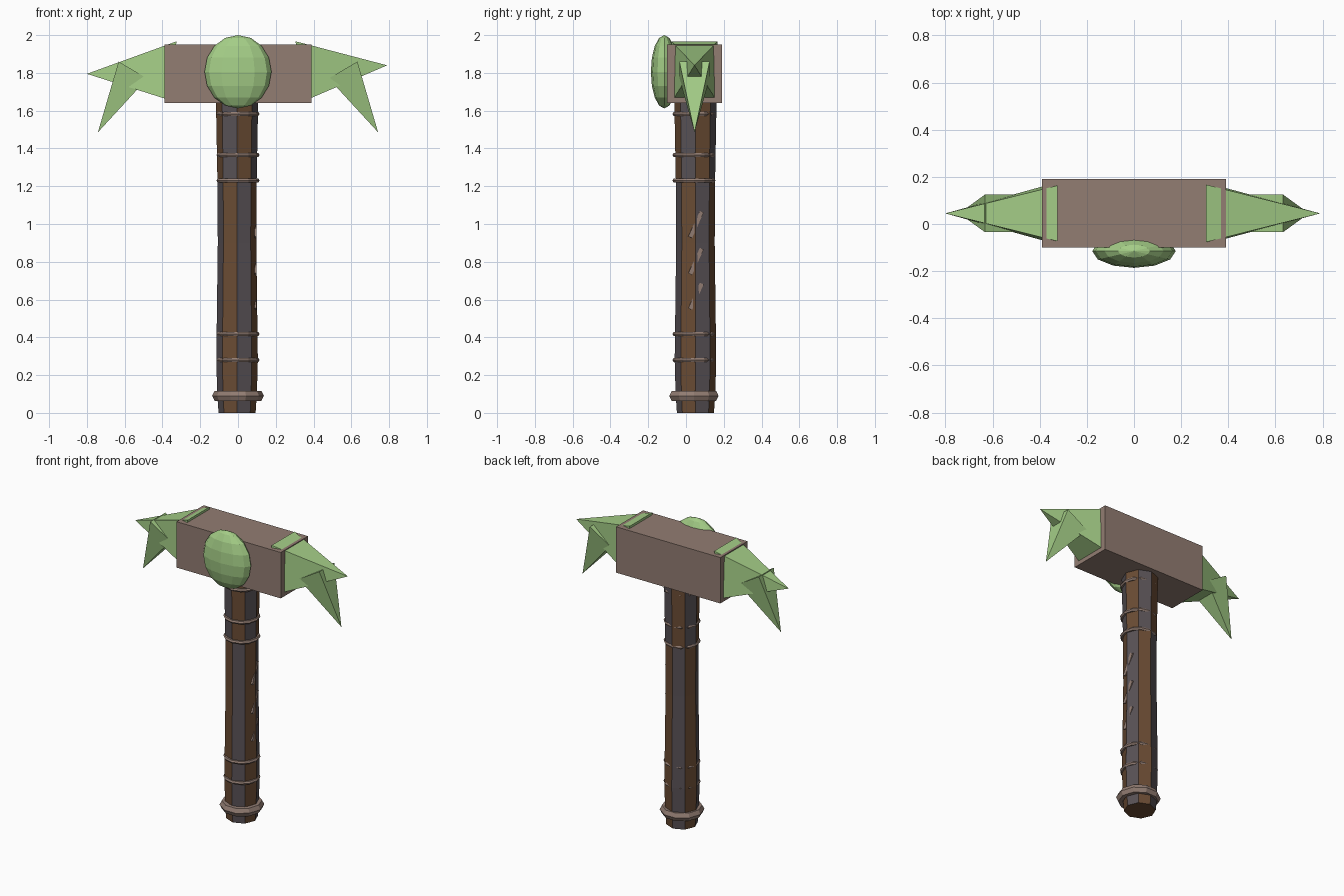
import bpy, bmesh, math
from mathutils import Vector

if "Cube" in bpy.data.objects:
    bpy.data.objects.remove(bpy.data.objects["Cube"])


def material(name, rgb):
    m = bpy.data.materials.new(name)
    m.diffuse_color = (*rgb, 1)
    m.use_nodes = True
    m.node_tree.nodes["Principled BSDF"].inputs["Base Color"].default_value = m.diffuse_color
    return m


GREEN = material("pale green", (0.37, 0.61, 0.24))
STONE = material("taupe", (0.29, 0.205, 0.17))
BROWN = material("wood brown", (0.145, 0.072, 0.034))
GREY = material("dark grey", (0.098, 0.083, 0.092))


def make(name, verts, faces, *mats):
    mesh = bpy.data.meshes.new(name)
    mesh.from_pydata(verts, [], faces)
    bm = bmesh.new()
    bm.from_mesh(mesh)
    bmesh.ops.recalc_face_normals(bm, faces=bm.faces)
    bm.to_mesh(mesh)
    bm.free()
    for m in mats:
        mesh.materials.append(m)
    ob = bpy.data.objects.new(name, mesh)
    bpy.context.collection.objects.link(ob)
    return ob


def lathe(name, profile, sides, centre, mats, closed=False):
    """Spin (radius, z) points around a vertical axis."""
    n = len(profile)
    verts = [(centre[0] + r * math.cos(math.tau * i / sides),
              centre[1] + r * math.sin(math.tau * i / sides), z)
             for r, z in profile for i in range(sides)]
    faces = []
    for j in range(n if closed else n - 1):
        k = (j + 1) % n
        for i in range(sides):
            i2 = (i + 1) % sides
            faces.append((j * sides + i, j * sides + i2, k * sides + i2, k * sides + i))
    if not closed:
        faces += [tuple(range(sides)), tuple(range((n - 1) * sides, n * sides))]
    return make(name, verts, faces, *mats)


def ring(name, z, radius, half_w, half_h, sides):
    section = [(radius + half_w * math.cos(a), z + half_h * math.sin(a))
               for a in (math.tau * k / 6 for k in range(6))]
    lathe(name, section, sides, (0, 0.042), [STONE], closed=True)


def spike(name, edge_a, edge_b, tip, half_y):
    """Four-sided spike; base edges and tip are given as (x, z)."""
    yc = 0.045
    base = [(p[0], yc + s * half_y, p[1])
            for p, s in ((edge_a, -1), (edge_a, 1), (edge_b, 1), (edge_b, -1))]
    make(name, base + [(tip[0], yc, tip[1])],
         [(0, 1, 2, 3), (0, 1, 4), (1, 2, 4), (2, 3, 4), (3, 0, 4)], GREEN)


# Hammer head block
bpy.ops.mesh.primitive_cube_add(size=1, location=(0, 0.045, 1.795))
head = bpy.context.object
head.name = "head_block"
head.scale = (0.78, 0.29, 0.31)
head.data.materials.append(STONE)

# Eight-sided handle with alternating staves
handle = lathe("handle", [(0.098, 0), (0.105, 0.1), (0.11, 0.28), (0.102, 0.9),
                          (0.104, 1.23), (0.112, 1.66)], 8, (-0.005, 0.05), [BROWN, GREY])
for f in handle.data.polygons:
    if abs(f.normal.z) < 0.5:
        d = f.center - Vector((-0.005, 0.05, 0))
        stave = int((math.atan2(d.y, d.x) % math.tau) / (math.tau / 8))
        f.material_index = (stave + 1 + (f.center.z > 1.23)) % 2

# Binding rings and pommel collar
for i, z in enumerate((0.28, 0.418, 1.23, 1.365, 1.583)):
    ring(f"binding_ring_{i + 1}", z, 0.102, 0.012, 0.012, 12)
ring("pommel_collar", 0.09, 0.11, 0.027, 0.031, 10)

# Slanted slivers on the right side of the handle
for i, z in enumerate((0.55, 0.735, 0.93)):
    a, b = Vector((0.092, 0.022, z)), Vector((0.086, 0.083, z + 0.135))
    bpy.ops.mesh.primitive_cube_add(size=1, location=(a + b) / 2)
    strip = bpy.context.object
    strip.name = f"handle_strip_{i + 1}"
    strip.rotation_euler = (b - a).to_track_quat('Z', 'X').to_euler()
    strip.scale = (0.022, 0.011, (b - a).length)
    strip.data.materials.append(STONE)

# Faceted gem on the front
bpy.ops.mesh.primitive_uv_sphere_add(segments=12, ring_count=8, radius=1,
                                     location=(0, -0.115, 1.806))
gem = bpy.context.object
gem.name = "front_gem"
gem.scale = (0.177, 0.071, 0.194)
gem.data.materials.append(GREEN)

# Large side spikes, each tilted a little differently
spike("right_spike", (0.305, 1.967), (0.335, 1.645), (0.79, 1.84), 0.122)
spike("left_spike", (-0.325, 1.967), (-0.375, 1.66), (-0.80, 1.795), 0.118)

# Small downward barbs
for side, s in (("right", 1), ("left", -1)):
    spike(f"{side}_barb", (s * 0.632, 1.86), (s * 0.48, 1.77), (s * 0.742, 1.485), 0.08)
